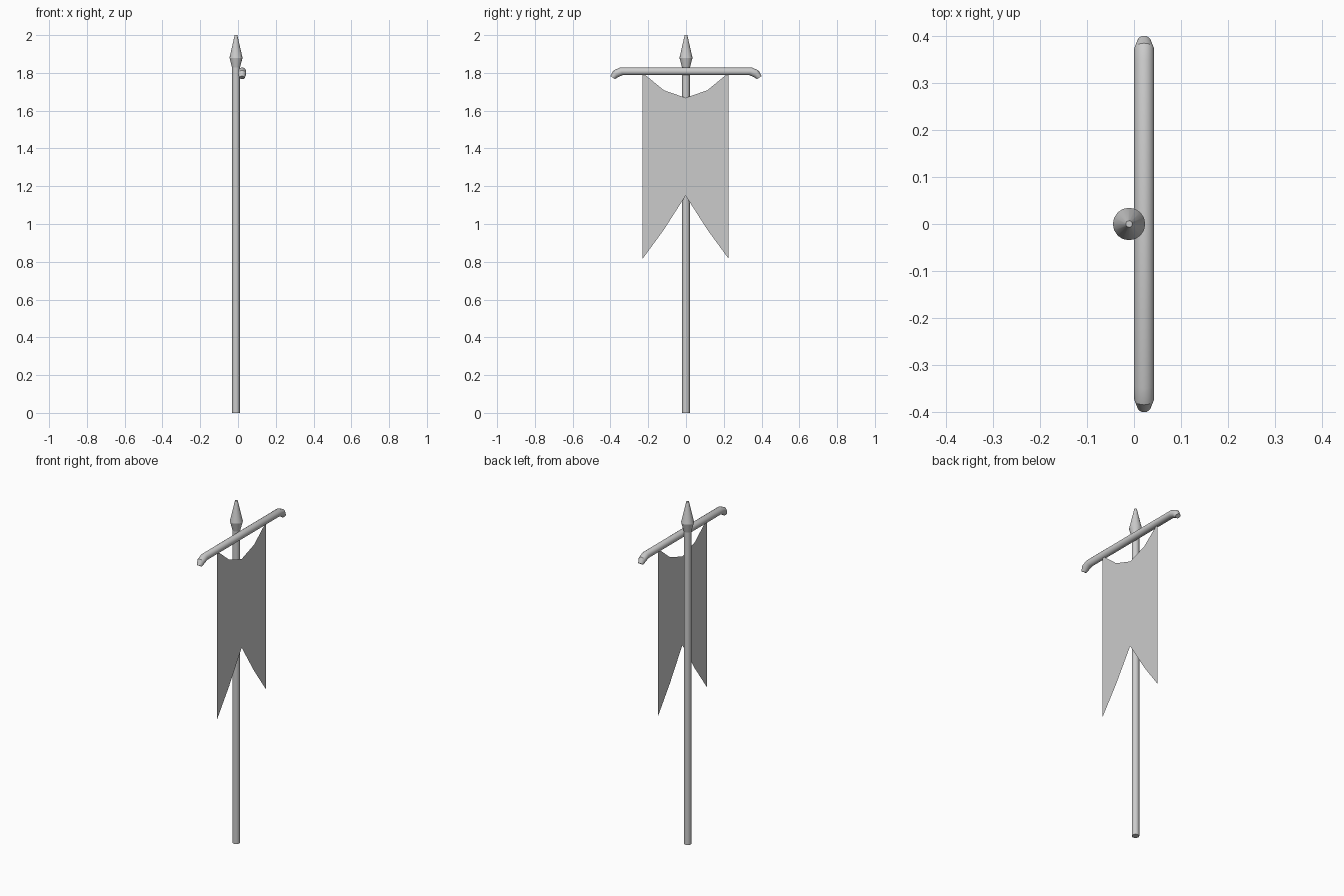
import bpy, bmesh, math
from mathutils import Vector

if "Cube" in bpy.data.objects:
    bpy.data.objects.remove(bpy.data.objects["Cube"])

SIDES = 16


def make_object(name, bm, smooth=True):
    mesh = bpy.data.meshes.new(name)
    bm.to_mesh(mesh)
    bm.free()
    obj = bpy.data.objects.new(name, mesh)
    bpy.context.collection.objects.link(obj)
    if smooth:
        bpy.ops.object.select_all(action='DESELECT')
        obj.select_set(True)
        bpy.context.view_layer.objects.active = obj
        bpy.ops.object.shade_smooth_by_angle(angle=math.radians(25))
    return obj


def tube(name, rings):
    """Skin rings given as (centre, axis u, axis v, radius) and cap both ends."""
    bm = bmesh.new()
    loops = []
    for c, u, v, r in rings:
        loop = []
        for i in range(SIDES):
            a = math.tau * i / SIDES
            loop.append(bm.verts.new(Vector(c) + r * (math.cos(a) * Vector(u) + math.sin(a) * Vector(v))))
        loops.append(loop)
    for a, b in zip(loops, loops[1:]):
        for i in range(SIDES):
            j = (i + 1) % SIDES
            bm.faces.new((a[i], a[j], b[j], b[i]))
    bm.faces.new(loops[0])
    bm.faces.new(loops[-1])
    bmesh.ops.recalc_face_normals(bm, faces=bm.faces)
    return make_object(name, bm)


def turned(name, profile, x):
    return tube(name, [((x, 0, z), (1, 0, 0), (0, 1, 0), r) for r, z in profile])


# Upright pole and spear-shaped finial
POLE_X = -0.0105
turned("pole", [(0.02, 0), (0.02, 1.83)], POLE_X)
turned("finial", [(0.021, 1.828), (0.0345, 1.88), (0.007, 2.0)], POLE_X)

# Crossbar with drooping tapered ends: y, z, radius, downward tilt in degrees
BAR_X = 0.0215
half = [(0.342, 1.808, 0.0215, 18), (0.372, 1.795, 0.0215, 35), (0.388, 1.775, 0.0145, 57)]
ends = [(-y, z, r, -t) for y, z, r, t in reversed(half)] + half
tube("crossbar", [((BAR_X, y, z), (1, 0, 0),
                   (0, math.sin(math.radians(t)), math.cos(math.radians(t))), r)
                  for y, z, r, t in ends])

# Swallow-tailed cloth, a single flat sheet: y, top z, bottom z
columns = [(0.227, 1.80, 0.817), (0.115, 1.708, 0.97), (0.0, 1.668, 1.15)]
columns = [(-y, t, b) for y, t, b in columns] + [c for c in reversed(columns[:-1])]
bm = bmesh.new()
pairs = [(bm.verts.new((0.025, y - 0.002, b)), bm.verts.new((0.025, y - 0.002, t))) for y, t, b in columns]
for (b0, t0), (b1, t1) in zip(pairs, pairs[1:]):
    bm.faces.new((b0, b1, t1, t0))
make_object("banner_cloth", bm, smooth=False)
